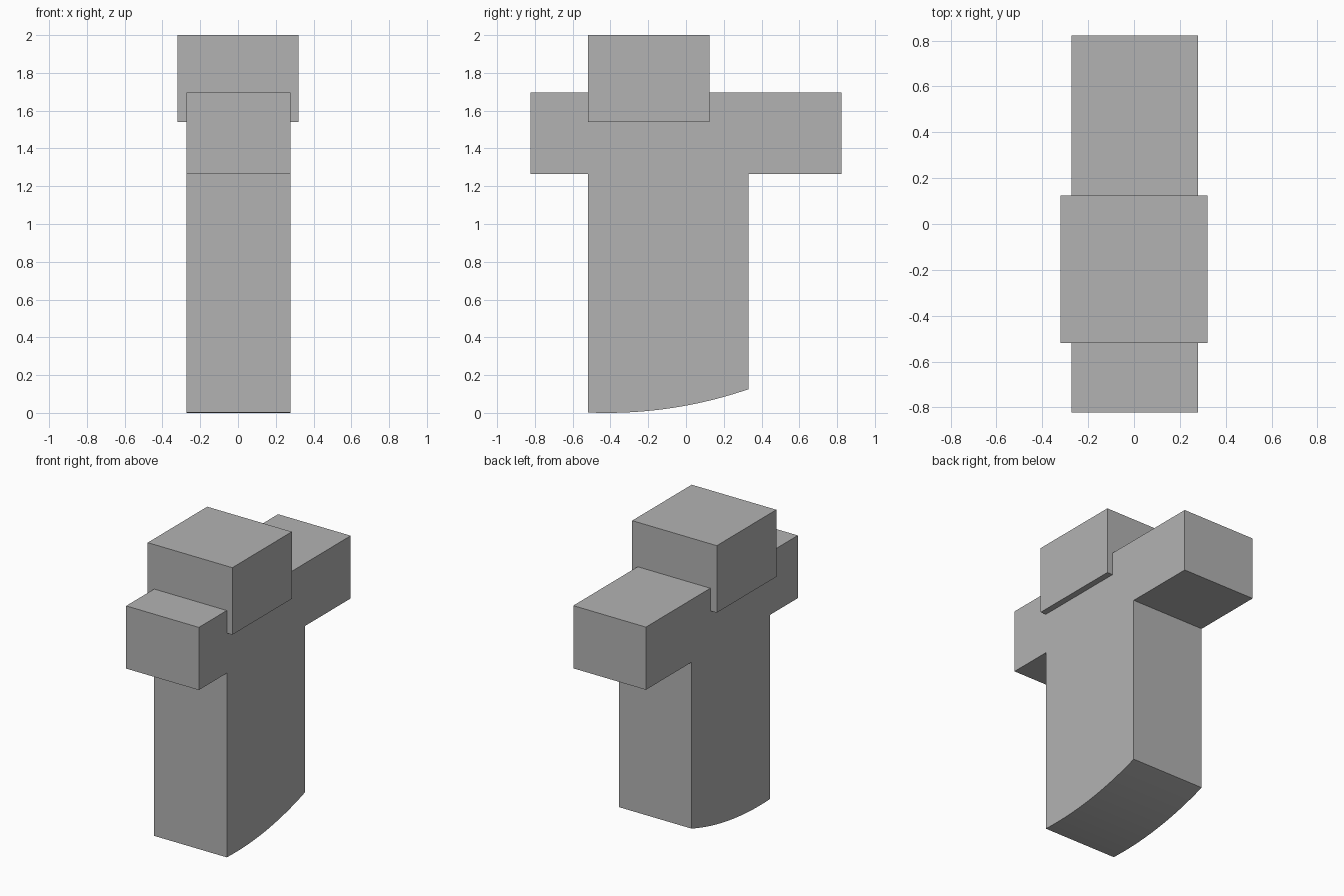
import bpy, bmesh, math

cube = bpy.data.objects.get("Cube")
if cube:
    bpy.data.objects.remove(cube, do_unlink=True)

grey = bpy.data.materials.new("mid grey")
grey.use_nodes = True
COLOUR = (0.45, 0.45, 0.45, 1)
grey.diffuse_color = COLOUR
grey.node_tree.nodes["Principled BSDF"].inputs["Base Color"].default_value = COLOUR


def extrude_profile(name, profile, x0, x1):
    """Extrude a closed (y, z) outline along x."""
    bm = bmesh.new()
    face = bm.faces.new([bm.verts.new((x0, y, z)) for y, z in profile])
    grown = bmesh.ops.extrude_face_region(bm, geom=[face])["geom"]
    verts = [v for v in grown if isinstance(v, bmesh.types.BMVert)]
    bmesh.ops.translate(bm, verts=verts, vec=(x1 - x0, 0, 0))
    bmesh.ops.recalc_face_normals(bm, faces=bm.faces)
    mesh = bpy.data.meshes.new(name)
    bm.to_mesh(mesh)
    bm.free()
    mesh.materials.append(grey)
    obj = bpy.data.objects.new(name, mesh)
    bpy.context.collection.objects.link(obj)
    bpy.ops.object.select_all(action="DESELECT")
    obj.select_set(True)
    bpy.context.view_layer.objects.active = obj
    bpy.ops.object.shade_smooth_by_angle(angle=math.radians(30))
    return obj


FRONT, BACK = -0.52, 0.33           # stem
ARM, ARM_LOW, ARM_TOP = 0.823, 1.265, 1.695

# Rounded underside: a shallow arc rising toward the back
LOW_Y, RADIUS, STEPS = -0.42, 2.31, 24
underside = []
for i in range(STEPS + 1):
    y = FRONT + (BACK - FRONT) * i / STEPS
    underside.append((y, RADIUS - math.sqrt(RADIUS**2 - (y - LOW_Y)**2)))

# Stem and cross arm share one T-shaped outline
body = underside + [(BACK, ARM_LOW), (ARM, ARM_LOW), (ARM, ARM_TOP),
                    (-ARM, ARM_TOP), (-ARM, ARM_LOW), (FRONT, ARM_LOW)]
extrude_profile("stem_and_cross_arm", body, -0.272, 0.279)

# Wider block straddling the arm
extrude_profile("top_block", [(FRONT, 1.54), (0.125, 1.54), (0.125, 2), (FRONT, 2)],
                -0.321, 0.321)
